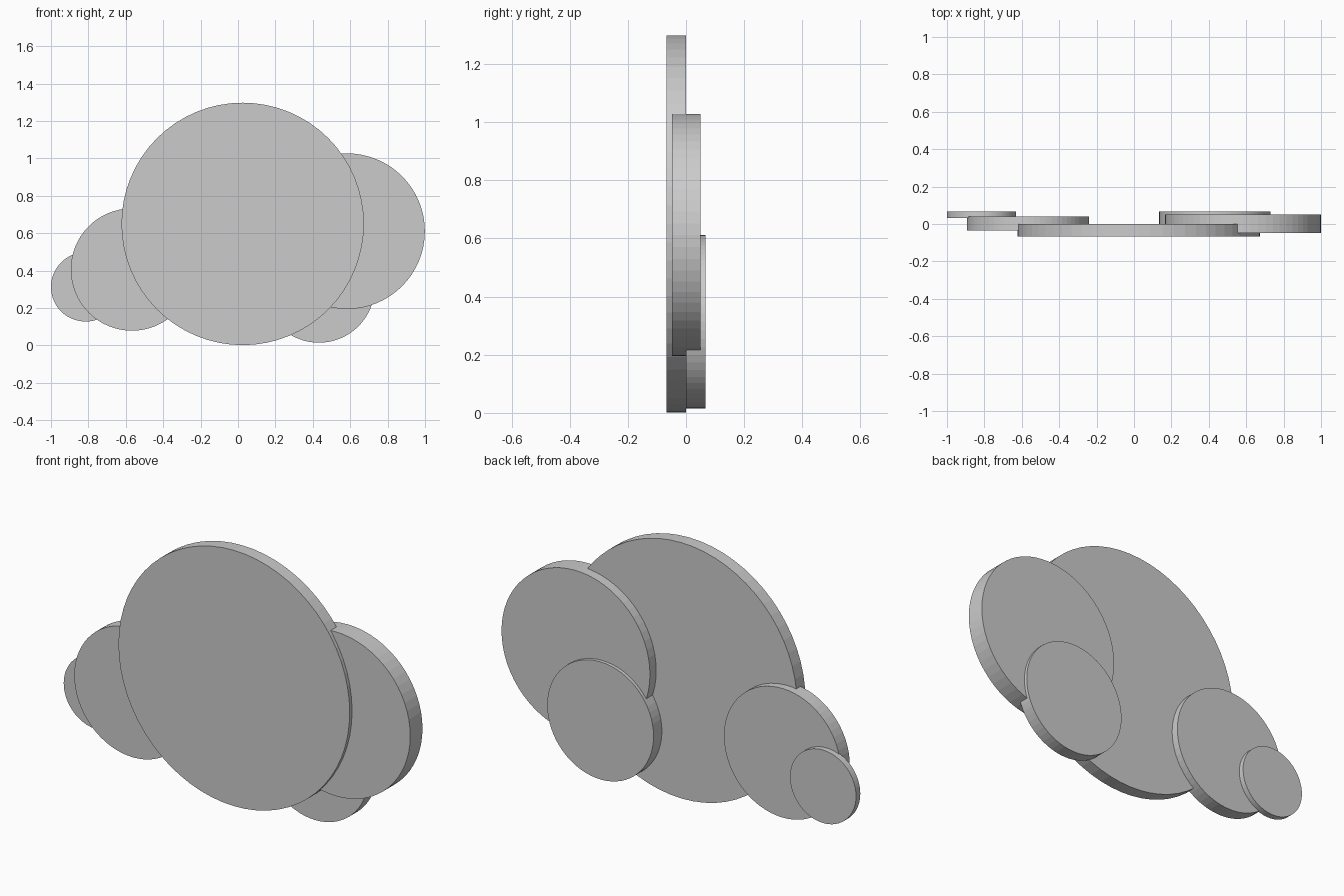
import bpy
from math import pi

if "Cube" in bpy.data.objects:
    bpy.data.objects.remove(bpy.data.objects["Cube"])


def disc(name, x, z, radius, y_front, y_back):
    """Upright flat disc whose faces look along y."""
    bpy.ops.mesh.primitive_cylinder_add(
        vertices=64, radius=radius, depth=y_back - y_front,
        location=(x, (y_front + y_back) / 2, z), rotation=(pi / 2, 0, 0))
    bpy.context.object.name = name


# Overlapping puffs of the cloud
disc("main_puff", 0.025, 0.65, 0.648, -0.067, 0.0)
disc("right_puff", 0.583, 0.611, 0.416, -0.048, 0.05)
disc("lower_right_puff", 0.433, 0.313, 0.298, 0.0, 0.067)
disc("left_puff", -0.567, 0.406, 0.327, -0.034, 0.039)
disc("far_left_puff", -0.815, 0.313, 0.185, 0.033, 0.067)
